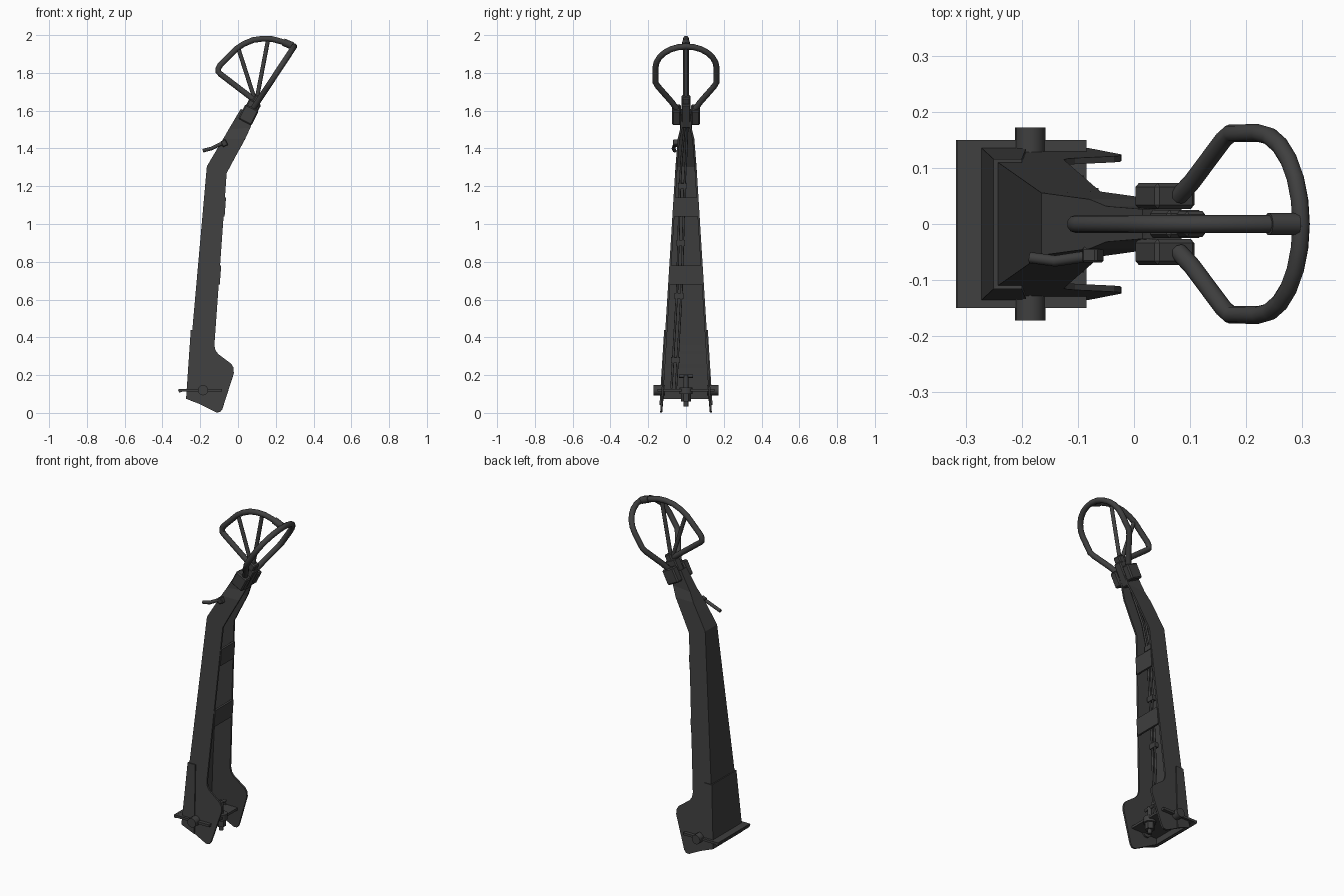
import bpy, bmesh
from math import radians, atan2, sin, cos
from mathutils import Vector, Matrix

if "Cube" in bpy.data.objects:
    bpy.data.objects.remove(bpy.data.objects["Cube"])

dark = bpy.data.materials.new("dark_metal")
dark.diffuse_color = (0.05, 0.05, 0.05, 1)
dark.use_nodes = True
dark.node_tree.nodes["Principled BSDF"].inputs["Base Color"].default_value = dark.diffuse_color


def add(name, bm):
    me = bpy.data.meshes.new(name)
    bm.to_mesh(me)
    bm.free()
    ob = bpy.data.objects.new(name, me)
    bpy.context.collection.objects.link(ob)
    me.materials.append(dark)
    return ob


def smooth(ob):
    bpy.ops.object.select_all(action='DESELECT')
    ob.select_set(True)
    bpy.context.view_layer.objects.active = ob
    bpy.ops.object.shade_smooth_by_angle(angle=radians(40))


def box(name, loc, size, tilt=0.0, bevel=0.0):
    bm = bmesh.new()
    bmesh.ops.create_cube(bm, size=1, matrix=Matrix.Translation(loc) @ Matrix.Rotation(tilt, 4, 'Y')
                          @ Matrix.Diagonal((*size, 1)))
    if bevel:
        bmesh.ops.bevel(bm, geom=bm.edges[:], offset=bevel, segments=1, affect='EDGES')
    return add(name, bm)


def rod(name, a, b, r, sides=16):
    a, b = Vector(a), Vector(b)
    d = b - a
    m = Matrix.Translation((a + b) / 2) @ d.to_track_quat('Z', 'Y').to_matrix().to_4x4()
    bm = bmesh.new()
    bmesh.ops.create_cone(bm, cap_ends=True, segments=sides, radius1=r, radius2=r, depth=d.length, matrix=m)
    ob = add(name, bm)
    smooth(ob)
    return ob


def tube(name, pts, r):
    cu = bpy.data.curves.new(name, 'CURVE')
    cu.dimensions = '3D'
    cu.bevel_depth, cu.bevel_resolution, cu.use_fill_caps = r, 3, True
    sp = cu.splines.new('POLY')
    sp.points.add(len(pts) - 1)
    for p, co in zip(sp.points, pts):
        p.co = (*co, 1)
    ob = bpy.data.objects.new(name, cu)
    bpy.context.collection.objects.link(ob)
    bpy.ops.object.select_all(action='DESELECT')
    ob.select_set(True)
    bpy.context.view_layer.objects.active = ob
    bpy.ops.object.convert(target='MESH')
    ob = bpy.context.object
    ob.data.materials.clear()
    ob.data.materials.append(dark)
    smooth(ob)


# Half width of the column at each height
WIDTHS = [(0, .137), (1.3, .056), (1.45, .044), (1.52, .027), (2, .024)]


def half_width(z):
    for (z0, w0), (z1, w1) in zip(WIDTHS, WIDTHS[1:]):
        if z <= z1:
            return w0 + (w1 - w0) * (z - z0) / (z1 - z0)


def channel(name, rows, thick, out=0.0):
    """U-shaped channel open at +x; rows are back x, back z, front x, front z."""
    bm = bmesh.new()
    rings = []
    for xb, zb, xf, zf in rows:
        wb, wf = half_width(zb) + out, half_width(zf) + out
        rings.append([bm.verts.new(p) for p in
                      ((xf, -wf, zf), (xb, -wb, zb), (xb, wb, zb), (xf, wf, zf))])
    for lo, hi in zip(rings, rings[1:]):
        for k in range(3):
            bm.faces.new((lo[k + 1], lo[k], hi[k], hi[k + 1]))
    ob = add(name, bm)
    s = ob.modifiers.new("thickness", 'SOLIDIFY')
    s.thickness, s.offset, s.use_even_offset = thick, -1, True


# Column channel with foot lobes and bent neck
channel("column", [
    (-.27, .08, -.115, .003), (-.269, .1, -.095, .005), (-.267, .12, -.083, .02),
    (-.26, .21, -.022, .21), (-.258, .24, -.024, .24), (-.256, .26, -.036, .26),
    (-.253, .31, -.105, .312), (-.251, .33, -.12, .332), (-.249, .36, -.125, .36),
    (-.165, 1.305, -.06, 1.27), (-.109, 1.4, -.012, 1.36), (-.079, 1.45, .037, 1.45),
    (-.05, 1.5, .065, 1.51), (.015, 1.61, .085, 1.57)], .011)
# Reinforcing sleeve around the base
channel("base_sleeve", [(-.275, .075, -.19, .042), (-.25, .44, -.20, .44)], .009, .006)

# Foot plate, raised lip, pivot pins
box("foot_plate", (-.2, 0, .12), (.23, .30, .014))
box("foot_plate_lip", (-.307, 0, .117), (.016, .30, .016), radians(-20))
for s in (-1, 1):
    rod("pivot_pin", (-.185, s * .11, .12), (-.185, s * .172, .12), .027)

# Bolt through the foot plate
rod("bolt_shaft", (-.11, 0, .035), (-.11, 0, .2), .013)
rod("bolt_nut", (-.11, 0, .06), (-.11, 0, .1), .026, 6)
rod("bolt_collar", (-.11, 0, .1), (-.11, 0, .135), .034)
rod("bolt_cross_bar", (-.11, -.037, .195), (-.11, .037, .195), .009)

# Cross braces inside the channel
lean = atan2(.07, .95)
for z in (.73, 1.09):
    box("cross_brace", (-.125 + .071 * (z - .36), 0, z), (.012, 2 * half_width(z) - .01, .10), lean)

# Twin control cables with clips
for dy in (-.012, .012):
    tube("control_cable", [(-.21, -.065 + dy, .13), (-.165, -.035 + dy, .65), (-.12, -.02 + dy, 1.2),
                           (-.08, -.012 + dy, 1.34), (.02, dy * .6, 1.52)], .006)
for z, y in ((.28, -.056), (.62, -.037), (.9, -.028), (1.2, -.02)):
    box("cable_clip", (-.215 + .085 * (z - .1), y, z), (.024, .046, .03), lean)

# Lever with its pivot block
tube("lever", [(-.065, -.056, 1.432), (-.1, -.06, 1.42), (-.14, -.066, 1.4), (-.185, -.06, 1.388)], .010)
box("lever_pivot", (-.073, -.055, 1.428), (.03, .028, .034), radians(-25), .004)

# Neck socket and side clamps
tilt = atan2(.46, .89)
box("neck_socket", (.06, 0, 1.585), (.07, .05, .14), tilt, .006)
for s in (-1, 1):
    box("side_clamp", (.055, s * .05, 1.578), (.08, .046, .088), tilt, .007)
box("hub", (.095, 0, 1.645), (.042, .046, .07), tilt, .006)

# Upright half wheel in the plane y = 0
R = .016
tube("upright_wheel_rim", [(.095, 0, 1.65), (-.092, 0, 1.793), (-.104, 0, 1.806), (-.104, 0, 1.822),
                           (-.095, 0, 1.84), (-.005, 0, 1.93), (.03, 0, 1.953), (.08, 0, 1.974),
                           (.13, 0, 1.981), (.18, 0, 1.979), (.23, 0, 1.966), (.296, 0, 1.94)], R)
for p in ((0, 0, 1.935), (.16, 0, 1.98)):
    rod("upright_wheel_spoke", (.095, 0, 1.64), p, .011, 12)
rod("wheel_joint", (.24, 0, 1.963), (.29, 0, 1.942), .020)

# Tilted main wheel, mirrored half path
half = [(.05, 1.61), (.075, 1.645), (.15, 1.73), (.162, 1.75), (.162, 1.825)]
half += [(.162 * cos(radians(a)), 1.825 + .115 * sin(radians(a))) for a in range(15, 91, 15)]
path = half + [(-y, z) for y, z in half[-2::-1]]
tube("main_wheel_rim", [(.08 + .66 * (z - 1.61), y, z) for y, z in path], R)
